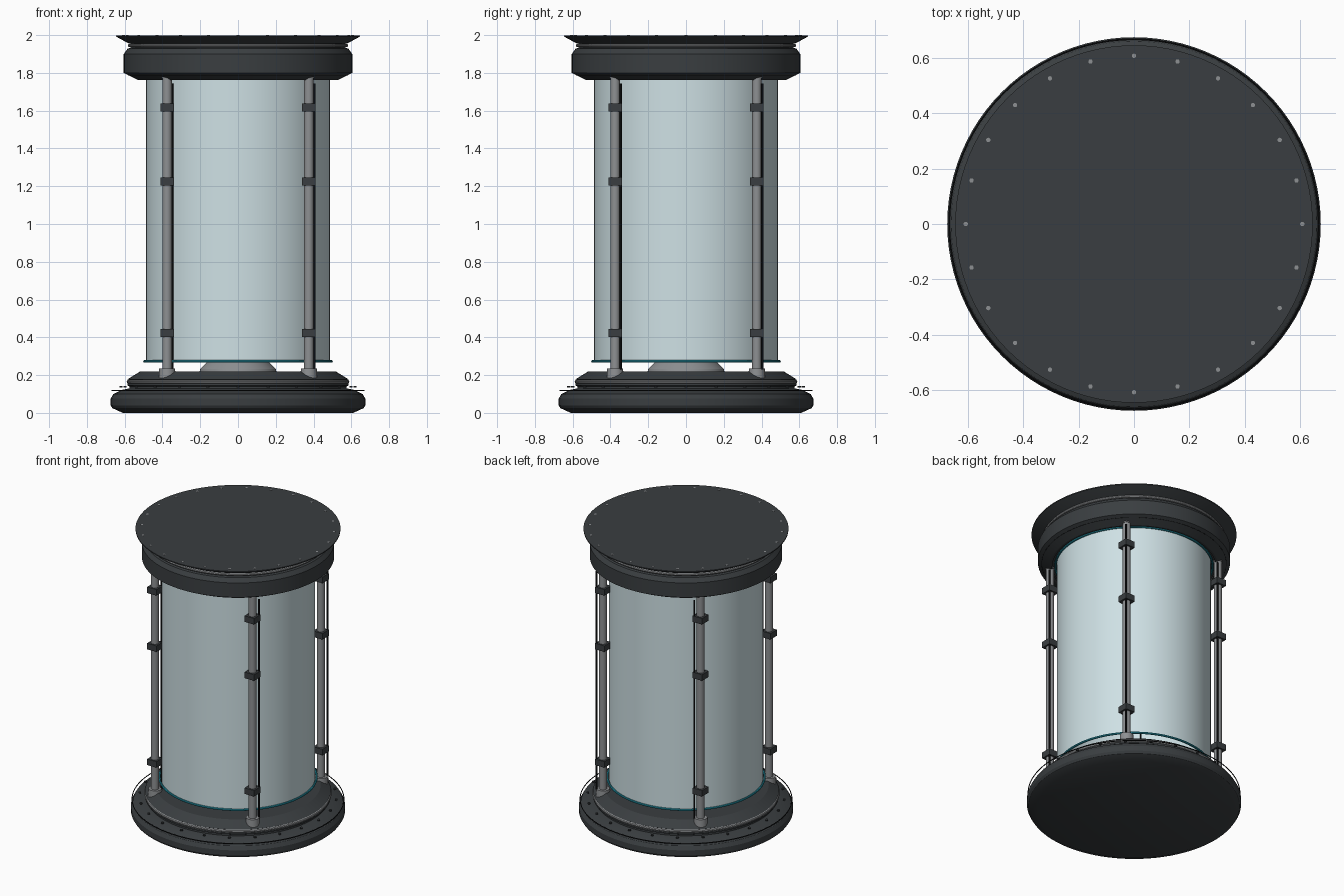
import bpy, math
from math import cos, sin, tau, radians

if "Cube" in bpy.data.objects:
    bpy.data.objects.remove(bpy.data.objects["Cube"])


def material(name, rgba):
    m = bpy.data.materials.new(name)
    m.diffuse_color = rgba
    m.use_nodes = True
    m.node_tree.nodes["Principled BSDF"].inputs["Base Color"].default_value = m.diffuse_color
    return m


DARK = material("dark_metal", (0.042, 0.048, 0.052, 1))
BLACK = material("black_rubber", (0.008, 0.009, 0.01, 1))
STEEL = material("steel", (0.27, 0.28, 0.29, 1))
TEAL = material("teal_seal", (0.02, 0.32, 0.42, 1))
GLASS = material("glass", (0.62, 0.75, 0.78, 0.65))


def finish(ob, name, mat, smooth=True):
    ob.name = name
    ob.data.materials.append(mat)
    if smooth:
        bpy.ops.object.select_all(action='DESELECT')
        ob.select_set(True)
        bpy.context.view_layer.objects.active = ob
        bpy.ops.object.shade_smooth_by_angle(angle=radians(25))
    return ob


def lathe(name, profile, mat, n=96, closed=False):
    """Revolve (radius, z) points about z; points at radius 0 become poles."""
    verts, faces, rings = [], [], []
    for r, z in profile:
        start = len(verts)
        if r == 0:
            verts.append((0, 0, z))
            rings.append([start] * n)
        else:
            verts += [(r * cos(tau * i / n), r * sin(tau * i / n), z) for i in range(n)]
            rings.append(list(range(start, start + n)))
    pairs = list(zip(rings, rings[1:]))
    if closed:
        pairs.append((rings[-1], rings[0]))
    for a, b in pairs:
        for i in range(n):
            j = (i + 1) % n
            faces.append(list(dict.fromkeys((a[i], a[j], b[j], b[i]))))
    me = bpy.data.meshes.new(name)
    me.from_pydata(verts, [], faces)
    ob = bpy.data.objects.new(name, me)
    bpy.context.collection.objects.link(ob)
    return finish(ob, name, mat)


def ring(name, r, z, minor, mat):
    bpy.ops.mesh.primitive_torus_add(major_radius=r, minor_radius=minor, location=(0, 0, z),
                                     major_segments=96, minor_segments=8)
    return finish(bpy.context.object, name, mat)


def post(name, x, y, z0, z1, r, mat, n=24, r_top=None):
    bpy.ops.mesh.primitive_cone_add(vertices=n, radius1=r, radius2=r if r_top is None else r_top,
                                    depth=z1 - z0, location=(x, y, (z0 + z1) / 2))
    return finish(bpy.context.object, name, mat)


# Stepped base
lathe("base", [(0, 0), (0.61, 0), (0.665, 0.025), (0.674, 0.04), (0.674, 0.075), (0.66, 0.1),
               (0.615, 0.122), (0.575, 0.13), (0.575, 0.14), (0.585, 0.145), (0.585, 0.155),
               (0.575, 0.16), (0.575, 0.172), (0.585, 0.178), (0.52, 0.218), (0, 0.218)], DARK)
ring("base_trim", 0.58, 0.165, 0.01, STEEL)
ring("base_gasket", 0.667, 0.118, 0.003, BLACK)
lathe("inner_pedestal", [(0, 0.21), (0.205, 0.21), (0.2, 0.232), (0.165, 0.268), (0, 0.268)], STEEL)

# Top cap with recess for the glass, and flared lid
lathe("cap", [(0, 1.778), (0.515, 1.778), (0.515, 1.762), (0.53, 1.762), (0.605, 1.8),
              (0.605, 1.9), (0.585, 1.928), (0.57, 1.932), (0.57, 1.965), (0, 1.965)], DARK)
ring("cap_trim", 0.574, 1.945, 0.009, STEEL)
ring("cap_gasket", 0.58, 1.79, 0.003, BLACK)
lathe("lid", [(0, 1.955), (0.575, 1.955), (0.59, 1.962), (0.645, 1.992), (0.645, 1.999),
              (0, 1.999)], DARK)

# Glass tube and its seals
lathe("glass_tube", [(0.486, 0.27), (0.486, 1.778)], GLASS)
ring("lower_seal", 0.495, 0.273, 0.007, TEAL)
ring("upper_seal", 0.495, 1.77, 0.007, TEAL)

# Rim bolts on lid and base
for i in range(24):
    a = tau * i / 24
    post("lid_bolt", 0.607 * cos(a), 0.607 * sin(a), 1.99, 2.0, 0.008, STEEL, 10)
    post("base_bolt", 0.62 * cos(a), 0.62 * sin(a), 0.135, 0.143, 0.009, DARK, 10)

# Four corner rods with feet, clamps and a thin cable each
for sx in (-1, 1):
    for sy in (-1, 1):
        x, y = 0.375 * sx, 0.375 * sy
        post("rod", x, y, 0.2, 1.785, 0.025, STEEL)
        post("rod_foot", x, y, 0.18, 0.236, 0.045, STEEL, r_top=0.042)
        post("rod_collar", x, y, 1.77, 1.79, 0.03, STEEL)
        post("cable", x + 0.029, y + 0.029, 0.23, 1.745, 0.006, BLACK, 10)
        for z in (0.422, 1.226, 1.617):
            bpy.ops.mesh.primitive_cube_add(size=1, location=(x, y, z))
            ob = bpy.context.object
            ob.scale = (0.072, 0.072, 0.042)
            finish(ob, "rod_clamp", DARK, smooth=False)
